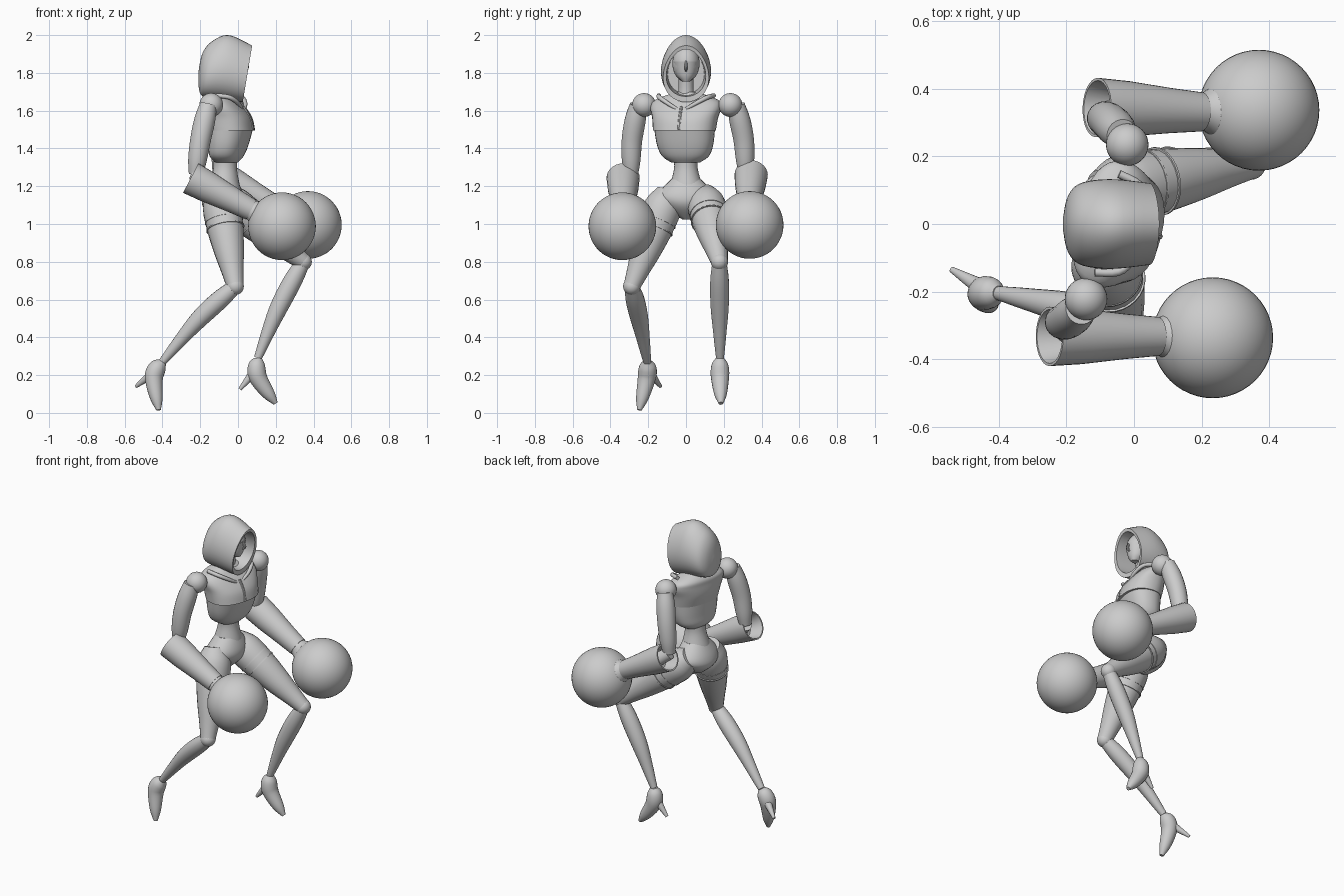
import bpy, bmesh, math
from mathutils import Vector, Matrix

if "Cube" in bpy.data.objects:
    bpy.data.objects.remove(bpy.data.objects["Cube"])

GREY = (0.6, 0.6, 0.6, 1)
grey = bpy.data.materials.new("plain grey")
grey.use_nodes = True
grey.diffuse_color = GREY
grey.node_tree.nodes["Principled BSDF"].inputs["Base Color"].default_value = GREY


def finish(name, bm, angle):
    bmesh.ops.recalc_face_normals(bm, faces=bm.faces)
    mesh = bpy.data.meshes.new(name)
    bm.to_mesh(mesh)
    bm.free()
    mesh.materials.append(grey)
    mesh.shade_smooth()
    mesh.set_sharp_from_angle(angle=math.radians(angle))
    part = bpy.data.objects.new(name, mesh)
    bpy.context.collection.objects.link(part)


def loft(name, rings, angle=40):
    """Skin closed rings of points and cap both ends."""
    bm = bmesh.new()
    loops = [[bm.verts.new(point) for point in ring] for ring in rings]
    for low, high in zip(loops, loops[1:]):
        for i in range(len(low)):
            bm.faces.new((low[i - 1], low[i], high[i], high[i - 1]))
    bm.faces.new(loops[0])
    bm.faces.new(loops[-1])
    finish(name, bm, angle)


def resample(keys, count):
    """Evenly spaced samples of a smooth curve through keys of any size."""
    keys = [Vector(key) for key in keys]
    last = len(keys) - 1
    samples = []
    for step in range(count):
        place = last * step / (count - 1)
        i = min(int(place), last - 1)
        t = place - i
        a, b, c, d = (keys[min(max(i + k, 0), last)] for k in (-1, 0, 1, 2))
        samples.append(b + (c - a) * (t / 2) + (a - b * 2.5 + c * 2 - d / 2) * t ** 2
                       + ((b - c) * 1.5 + (d - a) / 2) * t ** 3)
    return samples


def circle(sides):
    for k in range(sides):
        angle = math.tau * k / sides
        yield math.cos(angle), math.sin(angle)


def limb(name, path, radii, count=20, sides=20):
    """Round tube along a path, its radius following the list of radii."""
    centres = resample(path, count)
    widths = resample([(r, 0) for r in radii], count)
    rings, across = [], None
    for i, centre in enumerate(centres):
        along = (centres[min(i + 1, count - 1)] - centres[max(i - 1, 0)]).normalized()
        across = along.orthogonal() if across is None else across - along * across.dot(along)
        across.normalize()
        other = along.cross(across)
        rings.append([centre + (across * c + other * s) * widths[i].x for c, s in circle(sides)])
    loft(name, rings)


# The shoulders are turned a little about the spine
SPINE = Vector((-0.07, 0, 0))
TWIST = Matrix.Rotation(math.radians(-14), 3, "Z")


def twisted(x, y, z):
    return TWIST @ (Vector((x, y, z)) - SPINE) + SPINE


def body(name, keys, power=1.0, turned=True):
    """Stack of level ovals from keys (height, centre x, depth, half width)."""
    rings = []
    for z, x, depth, width in resample(keys, len(keys) * 4):
        ring = [(x + depth * math.copysign(abs(c) ** power, c),
                 width * math.copysign(abs(s) ** power, s), z) for c, s in circle(32)]
        rings.append([twisted(*p) for p in ring] if turned else ring)
    loft(name, rings)


def ball(name, centre, radius, scale=(1, 1, 1), segments=32):
    bm = bmesh.new()
    bmesh.ops.create_uvsphere(bm, u_segments=segments, v_segments=segments // 2, radius=radius)
    bmesh.ops.scale(bm, vec=scale, verts=bm.verts)
    bmesh.ops.translate(bm, vec=centre, verts=bm.verts)
    finish(name, bm, 60)


def arch(top_x, top_z, low_x, low_z, width):
    """Leaning teardrop: narrow above, widest low down."""
    ring = []
    for c, s in circle(36):
        t = (1 + c) / 2
        ring.append((low_x + (top_x - low_x) * t, width * s * (1.1 - 0.28 * t),
                     low_z + (top_z - low_z) * t))
    return ring


# Hood: closed at the back, hollow at the front
shell = resample([(-0.21, 1.8, -0.21, 1.74, 0.02), (-0.19, 1.9, -0.2, 1.69, 0.085),
                  (-0.14, 1.965, -0.17, 1.67, 0.125), (-0.05, 2, -0.08, 1.66, 0.137),
                  (0.075, 1.945, 0.025, 1.645, 0.125)], 20)
lining = [(0.07, 1.925, 0.025, 1.675, 0.108), (-0.09, 1.93, -0.1, 1.69, 0.1)]
loft("hood", [arch(*key) for key in shell + lining])

# Head, mask, nose and neck
ball("head", (-0.045, 0, 1.85), 0.1, (0.85, 0.72, 0.98))
body("mask", [(1.755, -0.01, 0.025, 0.02), (1.79, -0.02, 0.05, 0.05),
              (1.86, -0.025, 0.068, 0.068)], turned=False)
limb("nose", [(0.03, 0, 1.87), (0.05, 0, 1.83), (0.035, 0, 1.81)], (0.004, 0.009, 0.005), 7, 8)
limb("neck", [(-0.075, 0, 1.62), (-0.06, 0, 1.8)], (0.055, 0.04, 0.042), 8)

# Torso: ribs below, a chest plate overlapping them
body("ribs", [(1.325, -0.06, 0.055, 0.075), (1.36, -0.06, 0.085, 0.125),
              (1.42, -0.05, 0.1, 0.15), (1.51, -0.04, 0.115, 0.162)], 0.85)
body("chest", [(1.495, -0.035, 0.12, 0.167), (1.56, -0.05, 0.12, 0.175), (1.62, -0.07, 0.1, 0.19),
               (1.66, -0.085, 0.08, 0.165), (1.7, -0.08, 0.045, 0.05)], 0.85)
limb("breast_seam", [twisted(0.08, 0, 1.5), twisted(0.065, 0, 1.56), twisted(0.03, 0, 1.62)],
     (0.01, 0.008), 7, 8)

# Waist and pelvis
body("waist", [(1.4, -0.065, 0.065, 0.07), (1.3, -0.068, 0.062, 0.062),
               (1.21, -0.072, 0.08, 0.085)])
body("pelvis", [(1.235, -0.07, 0.068, 0.08), (1.15, -0.078, 0.105, 0.155),
                (1.09, -0.085, 0.1, 0.12), (1.025, -0.08, 0.03, 0.02)], turned=False)


def leg(side, hip, knee, bow, ankle, instep, toe, heel):
    """One leg through its joints; bow moves the middle of the shin."""
    hip, knee, bow, ankle, instep = map(Vector, (hip, knee, bow, ankle, instep))
    limb(side + "_thigh", [hip, knee], (0.065, 0.1, 0.097, 0.08, 0.058, 0.045))
    for share in (0.3, 0.38):
        band = [hip.lerp(knee, share + step) for step in (0, 0.012)]
        limb(side + "_thigh_band", band, (0.102, 0.102), 2, 28)
    ball(side + "_knee", knee, 0.046, segments=24)
    limb(side + "_shin", [knee, (knee + ankle) / 2 + bow, ankle], (0.038, 0.05, 0.047, 0.033, 0.021))
    limb(side + "_foot", [ankle, instep, toe], (0.022, 0.043, 0.05, 0.045, 0.033, 0.012))
    limb(side + "_heel", [ankle.lerp(instep, 0.5), heel], (0.035, 0.02, 0.009), 10)


leg("left", hip=(-0.1, 0.095, 1.16), knee=(0.345, 0.177, 0.8), bow=(-0.015, 0, 0),
    ankle=(0.105, 0.18, 0.29), instep=(0.105, 0.18, 0.19), toe=(0.2, 0.185, 0.05),
    heel=(0.01, 0.18, 0.125))
leg("right", hip=(-0.1, -0.09, 1.17), knee=(-0.015, -0.287, 0.67), bow=(0, 0, 0.025),
    ankle=(-0.4, -0.205, 0.27), instep=(-0.445, -0.207, 0.19), toe=(-0.42, -0.247, 0.015),
    heel=(-0.54, -0.135, 0.14))


def arm(side, shoulder, elbow, cuff, wrist, fist):
    """Shoulder ball, upper arm, hollow bell sleeve and big round fist."""
    shoulder, elbow, cuff, wrist, fist = map(Vector, (shoulder, elbow, cuff, wrist, fist))
    out = Vector((-0.015, math.copysign(0.03, shoulder.y), 0))
    ball(side + "_shoulder", shoulder, 0.063)
    limb(side + "_upper_arm", [shoulder + out, shoulder.lerp(elbow, 0.5) + out, elbow],
         (0.046, 0.056, 0.055, 0.05, 0.036))
    limb(side + "_elbow", [elbow, cuff.lerp(wrist, 0.25)], (0.04, 0.04), 4)

    # The sleeve starts inside, turns over its rim and narrows to the wrist
    axis = (wrist - cuff).normalized()
    frame = axis.to_track_quat("Z", "Y")
    length = (wrist - cuff).length
    profile = [(0.22, 0.06), (0, 0.08), (0, 0.088), (0.3, 0.082), (0.7, 0.067), (1, 0.058)]
    loft(side + "_sleeve", [[cuff + axis * length * share + frame @ Vector((c * r, s * r, 0))
                             for c, s in circle(28)] for share, r in profile])
    limb(side + "_wrist", [wrist.lerp(fist, -0.15), wrist.lerp(fist, 0.5)],
         (0.05, 0.056, 0.09, 0.13), 12, 28)
    ball(side + "_fist", fist, 0.179, segments=48)


arm("left", shoulder=(-0.02, 0.235, 1.63), elbow=(-0.1, 0.315, 1.27), cuff=(-0.11, 0.345, 1.26),
    wrist=(0.2, 0.332, 1.09), fist=(0.37, 0.337, 0.995))
arm("right", shoulder=(-0.142, -0.222, 1.63), elbow=(-0.225, -0.29, 1.26),
    cuff=(-0.25, -0.333, 1.243), wrist=(0.07, -0.333, 1.075), fist=(0.233, -0.337, 0.988))

# Collar straps meeting in a V on the chest
for side, s in (("left", 1), ("right", -1)):
    limb(side + "_collar", [twisted(0.03, s * 0.01, 1.6), twisted(0.025, s * 0.07, 1.635),
                            twisted(-0.01, s * 0.13, 1.67), twisted(-0.08, s * 0.15, 1.68)],
         (0.008, 0.012, 0.012), 14, 10)
